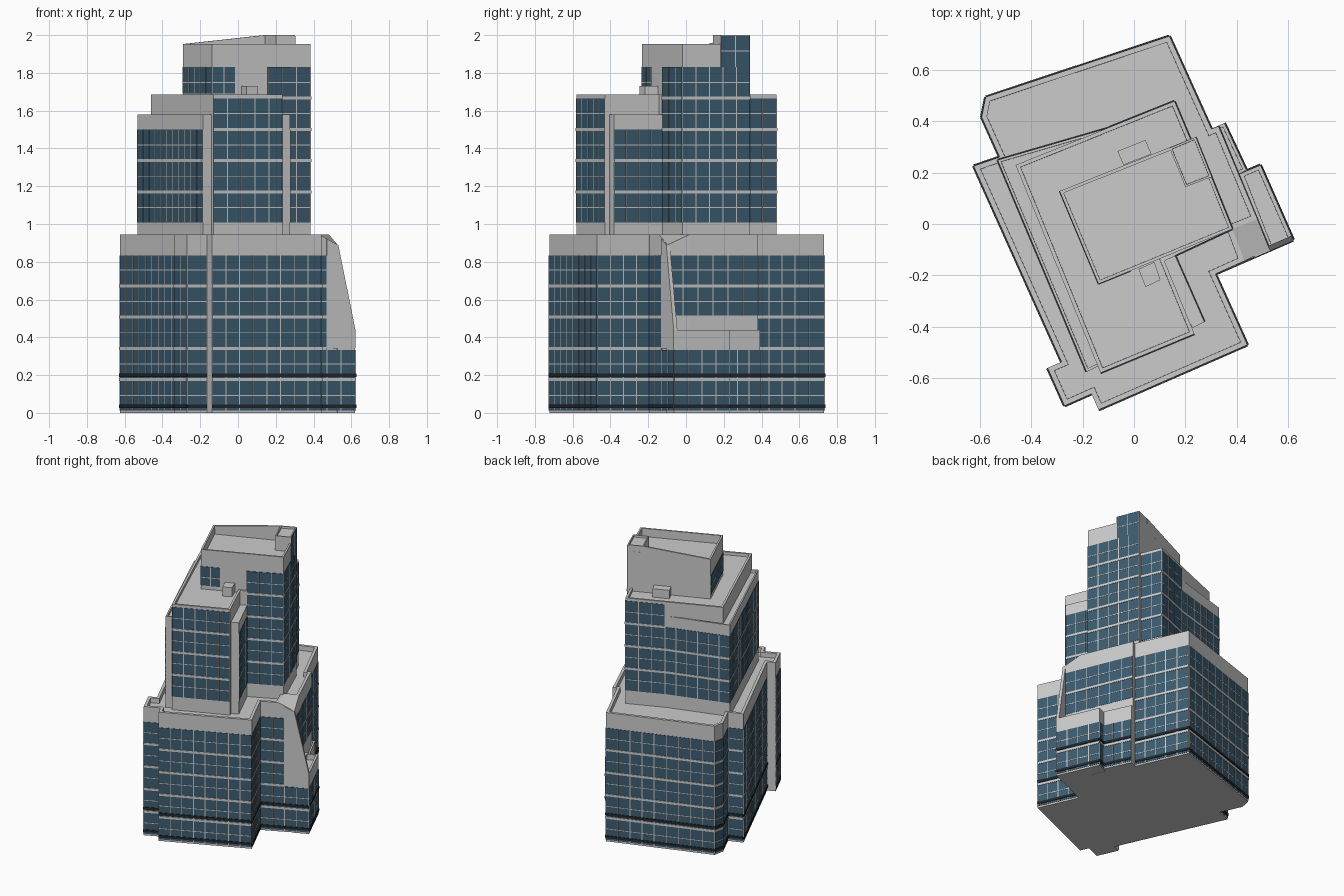
import bpy, bmesh, math
from mathutils import Vector

if "Cube" in bpy.data.objects:
    bpy.data.objects.remove(bpy.data.objects["Cube"])

STOREY = 0.1657


def material(name, rgb):
    m = bpy.data.materials.new(name)
    m.diffuse_color = (*rgb, 1)
    m.use_nodes = True
    m.node_tree.nodes["Principled BSDF"].inputs["Base Color"].default_value = m.diffuse_color
    return m


GLASS = material("glass", (0.045, 0.105, 0.16))
DARK = material("dark_band", (0.015, 0.02, 0.025))


def plan(points):
    # plan points are on a drafting grid of 257 steps per unit, y down
    return [Vector(((x - 1134.5) / 257, (225 - y) / 257, 0)) for x, y in points]


def finish(bm, name, mat=None):
    me = bpy.data.meshes.new(name)
    bm.to_mesh(me)
    bm.free()
    ob = bpy.data.objects.new(name, me)
    bpy.context.collection.objects.link(ob)
    if mat:
        me.materials.append(mat)
    return ob


def prism(name, points, z0, tops, deck=0, width=0.02):
    # counter-clockwise plan raised to tops, with an optional sunken roof deck
    p = plan(points)
    if not isinstance(tops, (list, tuple)):
        tops = [tops] * len(p)
    bm = bmesh.new()
    lo = [bm.verts.new((v.x, v.y, z0)) for v in p]
    hi = [bm.verts.new((v.x, v.y, t)) for v, t in zip(p, tops)]
    n = len(p)
    for i in range(n):
        j = (i + 1) % n
        bm.faces.new((lo[i], lo[j], hi[j], hi[i]))
    bm.faces.new(lo[::-1])
    top = bm.faces.new(hi)
    bm.normal_update()
    if deck:
        bmesh.ops.inset_region(bm, faces=[top], thickness=width, use_even_offset=True)
        bmesh.ops.inset_region(bm, faces=[top], thickness=0.0005, depth=-deck, use_even_offset=True)
    return finish(bm, name)


def slab(bm, a, b, z0, z1, out):
    # thin box standing proud of the wall line a-b
    d = (b - a).normalized()
    n = Vector((d.y, -d.x, 0)) * out
    back = n * (-0.002 / out)
    ring = [a + back, a + n, b + n, b + back]
    lo = [bm.verts.new((v.x, v.y, z0)) for v in ring]
    hi = [bm.verts.new((v.x, v.y, z1)) for v in ring]
    for i in range(4):
        j = (i + 1) % 4
        bm.faces.new((lo[i], lo[j], hi[j], hi[i]))
    bm.faces.new(lo[::-1])
    bm.faces.new(hi)


def facade(name, points, z0, z1, dark=False):
    # curtain wall along an open plan line: glass, mullions, floor bands
    p = plan(points)
    glass, trim, base = bmesh.new(), bmesh.new(), bmesh.new()
    for a, b in zip(p, p[1:]):
        length = (b - a).length
        if length < 0.072:
            continue
        d = (b - a) / length
        slab(glass, a, b, z0, z1, 0.002)
        bays = max(1, round(length / 0.08))
        for i in range(bays + 1):
            c = a.lerp(b, i / bays)
            s = c - d * (0.0025 if i else 0)
            e = c + d * (0.0025 if i < bays else 0)
            slab(trim, s, e, z0, z1, 0.0035)
        for k in range(26):
            z = 0.01 + STOREY * k / 2
            h = 0.0025 if k % 2 else 0.008
            if z0 + 0.01 < z < z1 - 0.01:
                slab(trim, a, b, z - h, z + h, 0.0032 if k % 2 else 0.005)
        if dark:
            for z in (0.035, 0.2):
                slab(base, a, b, z - 0.009, z + 0.009, 0.006)
    for bm in (glass, trim, base):
        bmesh.ops.recalc_face_normals(bm, faces=bm.faces)
    finish(glass, name + "_glass", GLASS)
    finish(trim, name + "_mullions")
    if dark:
        finish(base, name + "_dark_bands", DARK)
    else:
        base.free()


# podium with parapet roof
outer = [(1219, 127), (1212, 130), (1188, 77), (1170, 37), (986, 98), (982, 118), (1000, 158),
         (974, 167), (1062, 363), (1048, 369), (1065, 407), (1092, 395), (1099, 411),
         (1248, 346), (1216, 275)]
prism("podium", outer + [(1245, 262), (1233, 230), (1258, 220)], 0, 0.945, 0.035)
facade("podium", outer[1:] + [(1255, 258)], 0.012, 0.833, True)
facade("podium_right_wall", [(1270, 250), (1219, 127)], 0.515, 0.833)

# bevelled podium corner and sloping fin wall
prism("podium_corner", [(1233, 230), (1245, 262), (1270, 250), (1258, 220)], 0,
      [0.945, 0.945, 0.89, 0.945])
a, b = plan([(1255, 258), (1294, 241)])
along = b - a
inward = Vector((-along.y, along.x, 0)).normalized()
bm = bmesh.new()
profile = [(0, 0.341), (1, 0.341), (1, 0.44), (0.4, 0.89), (0, 0.92)]
front = [bm.verts.new(a + along * t - inward * 0.003 + Vector((0, 0, z))) for t, z in profile]
rear = [bm.verts.new(a + along * t + inward * 0.018 + Vector((0, 0, z))) for t, z in profile]
bm.faces.new(front)
bm.faces.new(rear[::-1])
for i in range(5):
    j = (i + 1) % 5
    bm.faces.new((front[j], front[i], rear[i], rear[j]))
bmesh.ops.recalc_face_normals(bm, faces=bm.faces)
finish(bm, "sloping_fin_wall")

# low terraces on the right
prism("front_terrace", [(1240, 175), (1270, 251.5), (1294, 241), (1261, 166)], 0, 0.44, 0.04, 0.015)
prism("rear_terrace", [(1211, 130), (1236, 177), (1247, 171), (1225, 124)], 0, 0.44, 0.04, 0.012)
facade("front_terrace", [(1255, 258), (1294, 241), (1261, 166), (1240, 175)], 0.012, 0.333, True)
facade("rear_terrace", [(1247, 171), (1225, 124)], 0.012, 0.333, True)

# tower volumes
prism("tower", [(1175, 102), (1016, 166), (1101, 374), (1195, 335), (1165, 262), (1233, 230),
                (1196, 138), (1191, 140)], 0.85, 1.685, 0.022, 0.015)
prism("tower_left_strip", [(1110, 128.5), (998, 161), (1087, 373), (1101, 366), (1030, 170)],
      0.85, 1.58, 0.02, 0.01)
prism("tower_right_sliver", [(1193, 329), (1205, 323), (1175, 255), (1160, 262)], 0.85, 1.58)
facade("tower_front", [(1101, 374), (1195, 335)], 1.008, 1.665)
facade("tower_back", [(1191, 140), (1175, 102), (1110, 128)], 1.008, 1.665)
facade("tower_left", [(1110, 128.5), (998, 161), (1087, 373)], 1.008, 1.5)
facade("tower_sliver", [(1205, 323), (1175, 255)], 1.008, 1.5)
facade("tower_right", [(1175, 257), (1233, 230), (1196, 138)], 1.008, 1.83)

# penthouse, raised corner and rising back parapet
prism("penthouse", [(1196, 138), (1060, 192), (1099, 285), (1233, 230)], 1.6, 1.953, 0.06, 0.012)
facade("penthouse_left", [(1060, 192), (1099, 285), (1131, 272)], 1.69, 1.83)
prism("penthouse_corner", [(1196, 138), (1170, 149), (1186, 188), (1212, 178)], 1.85, 2.0, 0.015, 0.008)
facade("penthouse_corner", [(1212, 178), (1196, 138)], 1.83, 1.996)
prism("rising_back_parapet", [(1170, 148.3), (1060, 192), (1061.5, 195), (1171.5, 151.3)],
      1.9, [2.0, 1.953, 1.953, 2.0])

# rooftop plant boxes
prism("rear_plant_box", [(1146, 141), (1118, 152), (1124, 166), (1152, 155)], 1.65, 1.725)
prism("front_plant_box", [(1155, 263), (1139, 270), (1146, 288), (1161, 281)], 1.65, 1.73)
